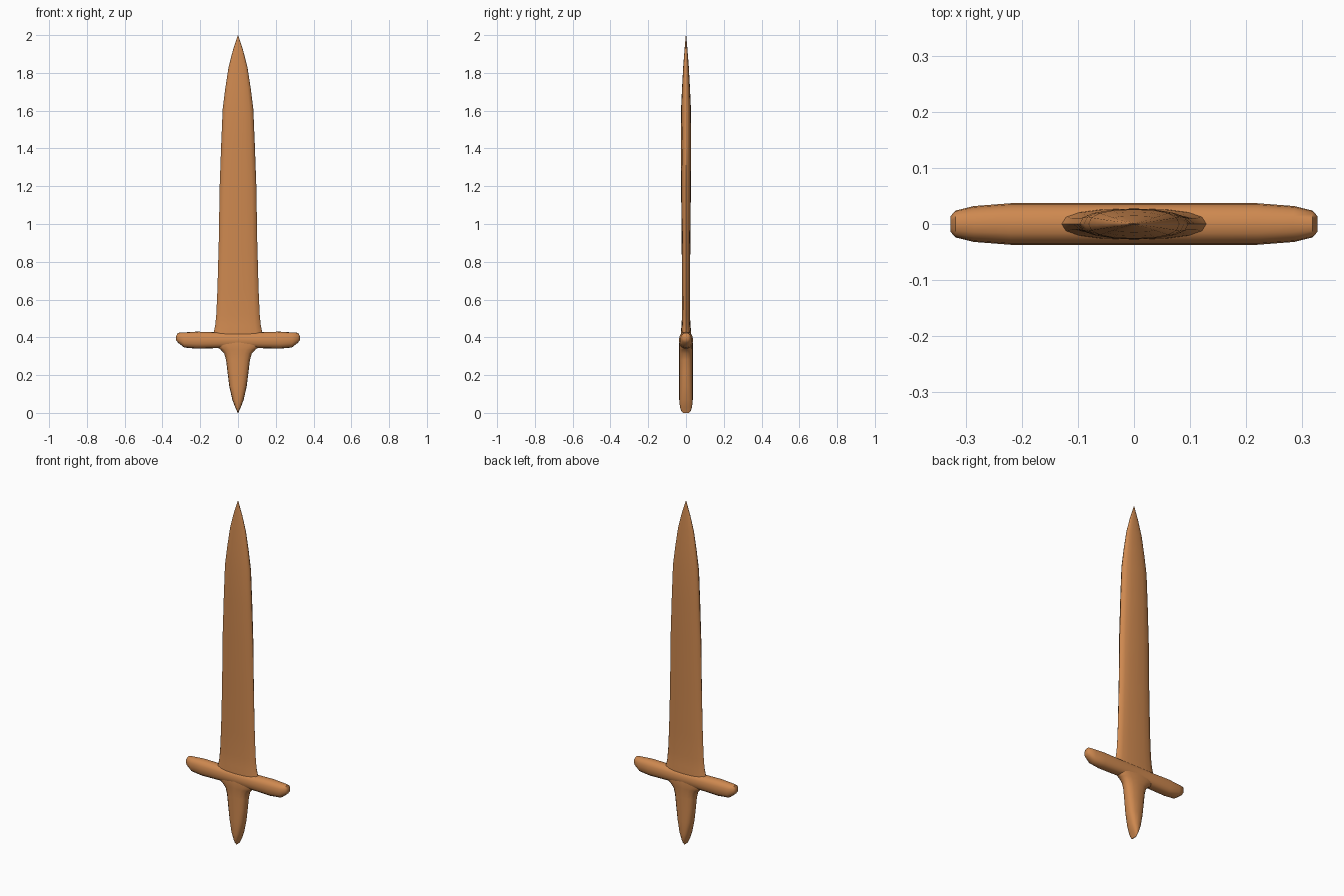
import bpy, bmesh, math

if "Cube" in bpy.data.objects:
    bpy.data.objects.remove(bpy.data.objects["Cube"])


def oval(a, b, n, power):
    """Rounded-box cross-section points."""
    pts = []
    for i in range(n):
        t = 2 * math.pi * i / n
        c, s = math.cos(t), math.sin(t)
        pts.append((math.copysign(abs(c) ** (2 / power), c) * a,
                    math.copysign(abs(s) ** (2 / power), s) * b))
    return pts


def loft(name, rings, place, power, n=16):
    """Skin rings (position, half a, half b, offset) placed along an axis."""
    bm = bmesh.new()
    loops = [[bm.verts.new(place(pos, u, v, off)) for u, v in oval(a, b, n, power)]
             for pos, a, b, off in rings]
    for lo, hi in zip(loops, loops[1:]):
        for i in range(n):
            j = (i + 1) % n
            bm.faces.new((lo[i], lo[j], hi[j], hi[i]))
    bm.faces.new(loops[0][::-1])
    bm.faces.new(loops[-1])
    bmesh.ops.recalc_face_normals(bm, faces=bm.faces)
    mesh = bpy.data.meshes.new(name)
    bm.to_mesh(mesh)
    bm.free()
    obj = bpy.data.objects.new(name, mesh)
    bpy.context.collection.objects.link(obj)
    mesh.materials.append(bronze)
    for o in bpy.context.selected_objects:
        o.select_set(False)
    bpy.context.view_layer.objects.active = obj
    obj.select_set(True)
    bpy.ops.object.shade_smooth_by_angle(angle=math.radians(50))
    return obj


bronze = bpy.data.materials.new("bronze")
bronze.diffuse_color = (0.62, 0.25, 0.08, 1)
bronze.use_nodes = True
bronze.node_tree.nodes["Principled BSDF"].inputs["Base Color"].default_value = bronze.diffuse_color


def upright(z, u, v, off):
    return (u, v + off, z)


def sideways(x, u, v, off):
    return (x, v, u + off)


# Blade: slim rounded section tapering to a point
loft("blade", [
    (0.40, 0.138, 0.028, 0), (0.43, 0.128, 0.027, 0), (0.46, 0.121, 0.024, 0),
    (0.52, 0.115, 0.021, 0), (0.65, 0.109, 0.021, 0), (0.90, 0.102, 0.023, 0),
    (1.20, 0.097, 0.026, 0), (1.42, 0.089, 0.027, 0), (1.61, 0.081, 0.026, 0),
    (1.72, 0.067, 0.021, 0), (1.83, 0.050, 0.015, 0), (1.92, 0.027, 0.008, 0),
    (2.00, 0.001, 0.001, 0)], upright, 2.4)

# Grip: wedge pommel end, flaring upward into the guard
loft("grip", [
    (0.0, 0.002, 0.016, 0), (0.012, 0.006, 0.026, 0), (0.03, 0.015, 0.032, 0),
    (0.07, 0.030, 0.036, 0), (0.14, 0.046, 0.036, 0), (0.22, 0.056, 0.036, 0),
    (0.28, 0.063, 0.036, 0), (0.315, 0.073, 0.036, 0), (0.335, 0.092, 0.037, 0),
    (0.36, 0.128, 0.037, 0), (0.39, 0.125, 0.034, 0), (0.415, 0.115, 0.027, 0)],
    upright, 2.5)

# Guard: rounded crossbar with blunt bevelled ends
half = [(0.10, 0.042, 0.037, 0.385), (0.22, 0.045, 0.037, 0.385),
        (0.285, 0.040, 0.032, 0.386), (0.318, 0.026, 0.024, 0.398),
        (0.327, 0.012, 0.014, 0.396)]
loft("guard", [(-x, a, b, o) for x, a, b, o in half[::-1]] + half, sideways, 2.4)
